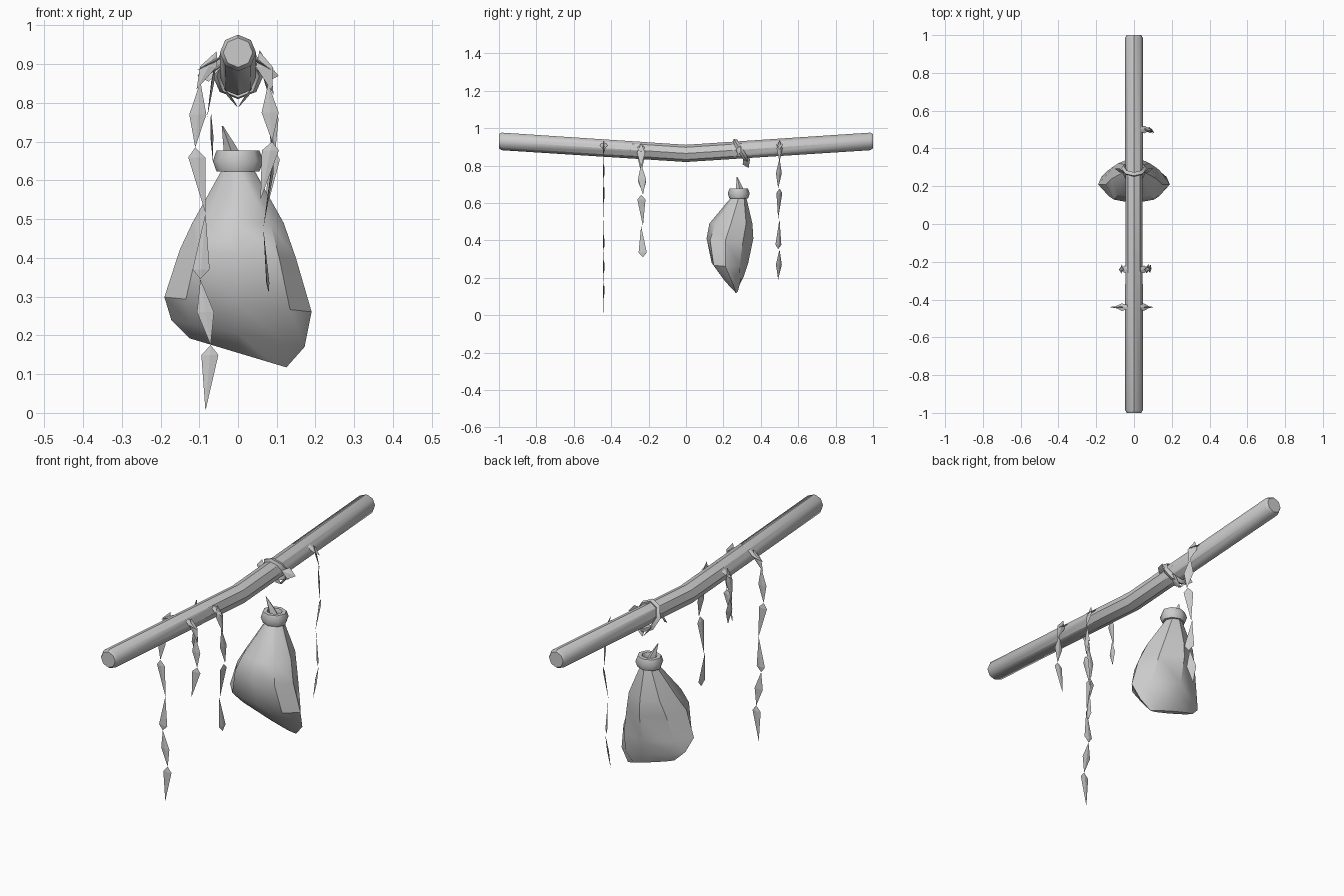
import bpy, bmesh, math
from mathutils import Vector

if "Cube" in bpy.data.objects:
    bpy.data.objects.remove(bpy.data.objects["Cube"])


def make_object(name, bm, smooth=None):
    bmesh.ops.recalc_face_normals(bm, faces=bm.faces)
    mesh = bpy.data.meshes.new(name)
    bm.to_mesh(mesh)
    bm.free()
    ob = bpy.data.objects.new(name, mesh)
    bpy.context.collection.objects.link(ob)
    if smooth:
        bpy.context.view_layer.objects.active = ob
        ob.select_set(True)
        bpy.ops.object.shade_smooth_by_angle(angle=math.radians(smooth))
        ob.select_set(False)


def circle(n):
    return [(math.cos(math.tau * i / n), math.sin(math.tau * i / n)) for i in range(n)]


def loft(name, rings, smooth=None, closed=False):
    """Skin equal point rings; cap the ends or join them into a loop."""
    bm = bmesh.new()
    vs = [[bm.verts.new(p) for p in r] for r in rings]
    n = len(vs[0])
    pairs = list(zip(vs, vs[1:])) + ([(vs[-1], vs[0])] if closed else [])
    for a, b in pairs:
        for i in range(n):
            j = (i + 1) % n
            bm.faces.new((a[i], a[j], b[j], b[i]))
    if not closed:
        bm.faces.new(vs[0])
        bm.faces.new(vs[-1])
    make_object(name, bm, smooth)


def cord_ring(name, centre, u, v, minor, height, sides):
    """Ring of cord lying in the plane of u and v."""
    u, v, centre = Vector(u), Vector(v), Vector(centre)
    w = u.cross(v).normalized()
    rings = []
    for c, s in circle(8):
        out = u * c + v * s
        rings.append([centre + out + out.normalized() * minor * a + w * height * b
                      for a, b in circle(sides)])
    loft(name, rings, 60, True)


def branch_height(y):
    return .865 + .065 * abs(y)


# Bent branch, eight-sided with bevelled ends
loft("branch", [[(r * c, y, branch_height(y) + r * s) for c, s in circle(8)]
                for y, r in ((-1, .038), (-.985, .047), (0, .046), (.985, .047), (1, .038))], 40)

# Hanging sack: z, centre y, x radius, y radius, slope of the ring along x
sack = []
for z, cy, rx, ry, slope in ((.63, .282, .04, .04, 0), (.49, .24, .118, .115, 0),
                             (.41, .235, .15, .125, -.08), (.28, .235, .19, .098, -.1),
                             (.205, .25, .172, .058, -.2), (.155, .268, .125, .014, -.3)):
    sack.append([(rx * c, cy + ry * s - (.025 * abs(c) if .25 < z < .45 else 0),
                  z + slope * rx * c) for c, s in circle(8)])
loft("sack", sack, 40)

# Cord and pinched tip at the neck of the sack
cord_ring("sack_tie", (0, .282, .65), (.046, 0, 0), (0, .04, 0), .019, .031, 6)
loft("sack_tip", [[(x + r * c, .282 + .6 * x + .015 + r * s, z) for c, s in circle(4)]
                  for x, z, r in ((-.01, .65, .026), (-.022, .69, .016), (-.04, .74, .002))])

# Slanting loop of cord over the branch above the sack
cord_ring("hanging_loop", (0, .295, .876), (.055, 0, 0), (0, -.033, .055), .013, .014, 4)


def leaf(bm, top, bottom, across, wide_at):
    """Thin kite with a crease on each face."""
    top, bottom, across = Vector(top), Vector(bottom), Vector(across)
    thick = (bottom - top).cross(across).normalized() * .004
    mid = top.lerp(bottom, wide_at)
    t, b, l, r, f, k = [bm.verts.new(p) for p in
                        (top, bottom, mid - across, mid + across, mid + thick, mid - thick)]
    for m in (f, k):
        for p, q in ((t, l), (l, b), (b, r), (r, t)):
            bm.faces.new((p, q, m))


# Leafy garlands: name, y, x at top and bottom, z at top and bottom, leaf count, width angle
for name, y, x0, x1, z0, z1, count, angle in (
        ("front_left_garland", -.44, -.107, -.074, .855, .005, 5, 0),
        ("front_right_garland", -.44, .088, .068, .85, .55, 2, 0),
        ("middle_right_garland", -.24, .088, .069, .81, .31, 3, 1.45),
        ("middle_left_garland", -.24, -.08, -.055, .78, .65, 1, 1.45),
        ("back_garland", .5, .092, .07, .84, .19, 4, -.8)):
    bm = bmesh.new()
    side = math.copysign(1, x0)
    across = Vector((math.cos(angle), math.sin(angle), 0)) * .022
    h = branch_height(y)
    # Leaves draped over the branch, then down its flank
    leaf(bm, (0, y, h + .048), (x0, y, h - .01), (0, .02, 0), .6)
    leaf(bm, (side * .055, y, h + .04), (x0, y, z0 - .02), across, .4)
    for i in range(count):
        sway = .01 * (-1) ** i * side
        a, b = i / count, (i + 1) / count
        leaf(bm, (x0 + (x1 - x0) * a - sway, y, z0 + (z1 - z0) * a),
             (x0 + (x1 - x0) * b + sway, y + .01 * math.sin(angle), z0 + (z1 - z0) * b),
             across, (.5, .15, .85)[i % 3])
    make_object(name, bm)

# Folded scraps where the loop is knotted
bm = bmesh.new()
for side in (-1, 1):
    leaf(bm, (side * .045, .27, .89), (side * .105, .295, .87), (0, .01, .025), .5)
    leaf(bm, (side * .05, .31, .855), (0, .335, .787), (side * .015, .02, .015), .5)
make_object("loop_scraps", bm)
